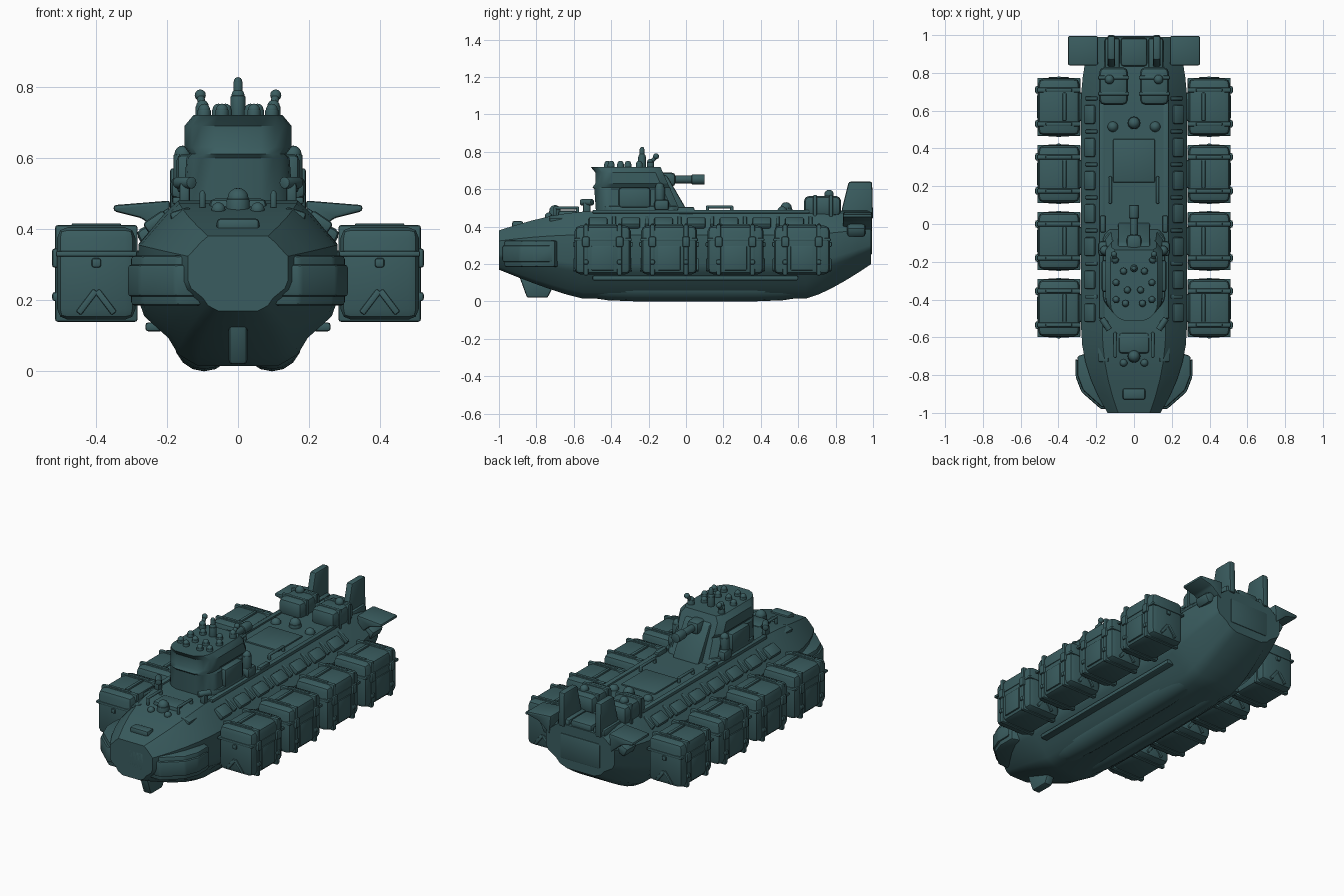
import bpy, bmesh
from math import sin, cos, pi, radians
from mathutils import Vector, Matrix

if "Cube" in bpy.data.objects:
    bpy.data.objects.remove(bpy.data.objects["Cube"], do_unlink=True)

teal = bpy.data.materials.new("dark_teal_paint")
teal.use_nodes = True
teal.diffuse_color = (.042, .108, .115, 1)
teal.node_tree.nodes["Principled BSDF"].inputs["Base Color"].default_value = teal.diffuse_color
made = []
SIDES = (("left", 1), ("right", -1))
DECK = .48


def finish(name, bm, bevel=0):
    bmesh.ops.recalc_face_normals(bm, faces=bm.faces)
    if bevel:
        sharp = [edge for edge in bm.edges if edge.calc_face_angle(0) > radians(20)]
        bmesh.ops.bevel(bm, geom=sharp, offset=bevel, segments=2, affect='EDGES',
                        profile=.5, clamp_overlap=True)
    mesh = bpy.data.meshes.new(name)
    bm.to_mesh(mesh)
    bm.free()
    mesh.materials.append(teal)
    obj = bpy.data.objects.new(name, mesh)
    bpy.context.collection.objects.link(obj)
    made.append(obj)


def box(name, at, size, tilt=0):
    bm = bmesh.new()
    bmesh.ops.create_cube(bm, size=1)
    place = Matrix.Translation(at) @ Matrix.Rotation(tilt, 4, 'Y')
    bm.transform(place @ Matrix.Diagonal((*size, 1)))
    finish(name, bm, min(.3 * min(size), .03))


def rod(name, start, end, radius):
    start, end = Vector(start), Vector(end)
    bm = bmesh.new()
    bmesh.ops.create_cone(bm, cap_ends=True, segments=16, radius1=radius, radius2=radius,
                          depth=(end - start).length)
    turn = (end - start).to_track_quat('Z', 'Y').to_matrix().to_4x4()
    bm.transform(Matrix.Translation((start + end) / 2) @ turn)
    finish(name, bm, radius / 6)


def ball(name, at, radius):
    bm = bmesh.new()
    bmesh.ops.create_uvsphere(bm, u_segments=14, v_segments=8, radius=radius)
    bm.transform(Matrix.Translation(at))
    finish(name, bm)


def stud(name, at, radius, height):
    """Upright post with a domed top."""
    top = Vector(at) + Vector((0, 0, height))
    rod(name, at, top, radius)
    ball(name + "_cap", top, radius * .9)


def handle(name, x, y, length, z):
    ends = y - length / 2, y + length / 2
    rod(name + "_bar", (x, ends[0], z), (x, ends[1], z), .008)
    for end in ends:
        stud(name + "_foot", (x, end, z - .04), .009, .04)


def loft(name, rings, bevel=0):
    bm = bmesh.new()
    rows = [[bm.verts.new(point) for point in ring] for ring in rings]
    for low, high in zip(rows, rows[1:]):
        for i in range(len(low)):
            bm.faces.new((low[i - 1], low[i], high[i], high[i - 1]))
    bm.faces.new(rows[0])
    bm.faces.new(rows[-1])
    finish(name, bm, bevel)


def prism(name, outline, axis, span):
    """Extrude a flat outline along one axis."""
    rings = [[(*p[:axis], depth, *p[axis:]) for p in outline] for depth in span]
    loft(name, rings, .01)


def symmetric(half):
    return half + [(-x, y, z) for x, y, z in reversed(half)]


# Hull: one half section, tapered towards bow and stern
HALF = [(.4, 0), (.6, .07), (.7, .17), (.94, .3), (1, .4), (1, .73), (.74, .92), (.6, 1)]


def hull_ring(y):
    bow = max(0, (-.55 - y) / .45)
    stern = max(0, (y - .64) / .35)
    width = .28 * (1 - bow ** 2 / 2 - stern ** 2 / 5)
    floor = .015 + .155 * bow ** 1.2 + .185 * stern ** 1.3
    roof = DECK - bow ** 1.5 / 10 - stern ** 2 / 40
    return symmetric([(u * width, y, floor + t * (roof - floor)) for u, t in HALF])


stations = [-1 + .09 * k for k in range(6)] + [.64 + .07 * k for k in range(6)]
loft("hull", [hull_ring(y) for y in stations])


# Keel lobes, chine rails and chin
def lobe_ring(s, t):
    taper = t ** 6
    radius = .085 - .065 * taper
    turns = [k * pi / 8 for k in range(16)]
    return [(s * .095 + radius * cos(a), .05 + .75 * t, .085 + .04 * taper + radius * sin(a))
            for a in turns]


for side, s in SIDES:
    loft(side + "_keel_lobe", [lobe_ring(s, -cos(k * pi / 14)) for k in range(15)])
    box(side + "_chine_rail", (s * .235, .05, .125), (.05, 1.1, .025))
prism("chin_skeg", [(-.89, .13), (-.85, .02), (-.74, .02), (-.7, .1)], 0, (-.026, .026))

# Bow: cheek pods, nose panel, hatch and deck gear
CHEEK = [(.1, -.97), (.17, -.97), (.27, -.88), (.3, -.8), (.3, -.7), (.15, -.65)]
for side, s in SIDES:
    prism(side + "_cheek_pod", [(s * x, y) for x, y in CHEEK], 2, (.185, .325))
    prism(side + "_cheek_cover", [(s * x * 1.03, y - .01) for x, y in CHEEK[:-1]], 2, (.21, .3))
    handle(side + "_bow_rail", s * .1, -.64, .12, .5)
    box(side + "_bow_block", (s * .16, -.67, .44), (.06, .12, .03), s * .3)
    box(side + "_lamp_foot", (s * .15, -.53, .5), (.03, .04, .06))
    rod(side + "_bow_lamp", (s * .13, -.56, .53), (s * .17, -.5, .53), .017)
    ball(side + "_bow_bollard", (s * .055, -.735, .455), .02)
box("nose_panel", (0, -.99, .275), (.17, .02, .12))
box("bow_hatch", (0, -.9, .41), (.12, .06, .04))
box("bow_deck_plate", (0, -.63, .46), (.16, .11, .05))
stud("bow_winch", (0, -.7, .43), .034, .055)

# Cargo boxes with straps, lids, latches and end braces
wide, long, tall = .22, .3, .26


def cargo_box(side, s, y):
    def part(label, offset, size, tilt=0):
        x, along, up = offset
        box(f"{side}_cargo_{label}", (s * (.398 + x), y + along, .275 + up), size, s * tilt)

    out, end, top = wide / 2, long / 2, tall / 2
    part("body", (0, 0, 0), (wide, long, tall))
    part("seam", (0, 0, top / 2 - .01), (wide + .008, long + .008, .016))
    part("mount", (-out, 0, 0), (.06, end, top))
    part("side_panel", (out, 0, -top / 3), (.012, .12, top))
    part("lid_grip", (-.03, 0, top), (.02, end, .02))
    for d in (-.09, .09):
        part("strap", (0, d, 0), (wide + .012, .026, tall + .012))
        part("latch", (out, d, top / 3), (.03, .04, .055))
        part("strap_lug", (out, d, -top / 2), (.028, .026, .026))
        part("lid_rib", (0, d, top), (.14, .018, .022))
    for face in (-end, end):
        part("end_stud", (0, face, .03), (.026, .02, .026))
        for k in (-1, 1):
            part("end_brace", (k * .026, face, -.08), (.018, .014, .08), -k * .65)


for side, s in SIDES:
    for i in range(4):
        cargo_box(side, s, -.445 + .355 * i)

# Gear along the hull shoulders and deck
for side, s in SIDES:
    for i in range(7):
        y = -.47 + i * .175
        box(side + "_shoulder_case", (s * .23, y, .42), (.07, .1, .035), s * .6)
        box(side + "_shoulder_rib", (s * .22, y + .085, .425), (.08, .02, .03), s * .6)
    box(side + "_deck_edge", (s * .17, .08, DECK), (.03, 1.16, .02))
    box(side + "_deck_cleat", (s * .165, 0, DECK), (.03, .09, .05))
    handle(side + "_deck_rail", s * .125, .18, .13, .505)
    ball(side + "_deck_knob", (s * .112, .515, DECK), .028)
box("deck_hatch", (0, .335, DECK), (.22, .23, .016))
stud("deck_valve", (0, .535, DECK - .01), .034, .03)


# Turret: round-fronted plan lofted through its tiers
def turret_ring(width, z):
    front, rear = -.64 + width, -.02 - .45 * (z - .46)
    arc = [(width * sin(k * pi / 10) ** .7, front + .1 * (1 - cos(k * pi / 10)), z)
           for k in range(1, 6)]
    return symmetric(arc + [(width, rear - .04, z), (width * .8, rear, z)])


TIERS = [(.155, .46), (.145, .6), (.135, .61), (.15, .63), (.15, .69), (.125, .72)]
loft("turret", [turret_ring(*tier) for tier in TIERS])
loft("turret_base_ring", [turret_ring(.165, z) for z in (.46, .51)], .01)
prism("turret_rear_ramp", [(-.16, DECK), (-.14, .69), (-.1, .67), (.01, DECK)], 0, (-.085, .085))
for side, s in SIDES:
    box(side + "_turret_bin", (s * .145, -.275, .555), (.055, .17, .11))
    box(side + "_turret_rear_bin", (s * .155, -.13, .515), (.07, .08, .06))
    stud(side + "_turret_bottle", (s * .155, -.14, .53), .027, .08)

# Rear-facing gun
box("gun_mantlet", (0, -.1, .652), (.08, .09, .075))
for label, start, end, radius in (("barrel", -.1, .06, .021), ("muzzle", .03, .1, .028)):
    rod("gun_" + label, (0, start, .652), (0, end, .652), radius)

# Turret roof: scopes, posts and mast
for side, s in SIDES:
    for x, y in ((.045, -.42), (.095, -.4), (.095, -.31), (.055, -.25), (.035, -.35)):
        stud(side + "_roof_scope", (s * x, y, .7), .019, .035)
    stud(side + "_roof_post", (s * .1, -.19, .69), .02, .055)
    rod(side + "_post_stem", (s * .1, -.19, .74), (s * .106, -.16, .775), .011)
    ball(side + "_post_head", (s * .106, -.16, .776), .016)
stud("mast_base", (0, -.235, .7), .021, .075)
stud("mast_tip", (0, -.235, .75), .013, .065)

# Stern: engine pods, fins, tailplanes and transom
FIN = [(.825, .44), (.835, .5), (.87, .64), (.995, .64), (1, .44)]
WING = [(.19, DECK), (.35, .467), (.35, .45), (.27, .43), (.2, .37)]
for side, s in SIDES:
    box(side + "_engine_pod", (s * .108, .73, .51), (.154, .2, .11))
    for y in (.69, .775):
        box(side + "_engine_band", (s * .108, y, .51), (.165, .02, .12))
    ball(side + "_engine_cap", (s * .13, .765, .572), .025)
    prism(side + "_tail_fin", FIN, 0, (s * .1, s * .14))
    box(side + "_fin_root", (s * .115, .9, .46), (.08, .17, .05))
    prism(side + "_tailplane", [(s * x, z) for x, z in WING], 1, (.84, .995))
    box(side + "_wing_bracket", (s * .24, .91, .385), (.08, .1, .06), s * .5)
box("stern_deck_block", (0, .91, .465), (.14, .15, .05))
box("stern_transom_plate", (0, .98, .325), (.26, .03, .15))

# Smooth shading that keeps hard edges
bpy.ops.object.select_all(action='DESELECT')
for obj in made:
    obj.select_set(True)
bpy.context.view_layer.objects.active = made[0]
bpy.ops.object.shade_smooth_by_angle(angle=radians(30))
